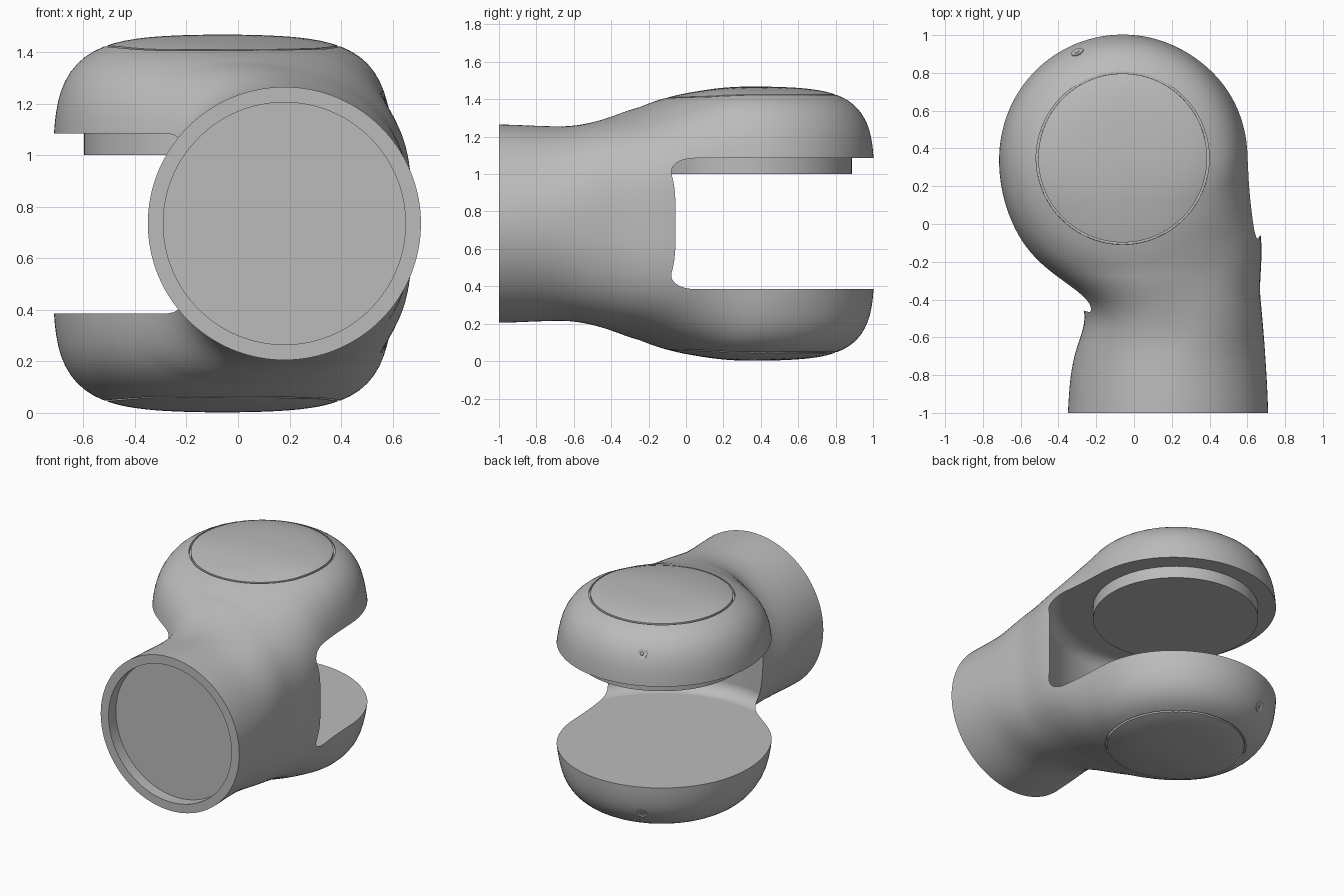
import bpy, bmesh, math
from mathutils import Vector, Matrix

if "Cube" in bpy.data.objects:
    bpy.data.objects.remove(bpy.data.objects["Cube"])

MID = 0.735                      # height of the symmetry plane
AXIS = Vector((-0.06, 0.35, 0))  # vertical pivot axis of the fork
SEG = 128

grey = bpy.data.materials.new("housing_grey")
grey.use_nodes = True
grey.diffuse_color = (0.5, 0.5, 0.5, 1)
bsdf = next(n for n in grey.node_tree.nodes if n.type == 'BSDF_PRINCIPLED')
bsdf.inputs["Base Color"].default_value = (0.5, 0.5, 0.5, 1)


def skin(name, rings, loop=False, matrix=Matrix()):
    """Closed surface through rings of points; a ring of one point is a pole."""
    bm = bmesh.new()
    rows = [[bm.verts.new(matrix @ p) for p in ring] for ring in rings]
    pairs = list(zip(rows, rows[1:])) + ([(rows[-1], rows[0])] if loop else [])
    for a, b in pairs:
        n = max(len(a), len(b))
        for i in range(n):
            j = (i + 1) % n
            if len(a) == 1:
                bm.faces.new((a[0], b[i], b[j]))
            elif len(b) == 1:
                bm.faces.new((a[i], b[0], a[j]))
            else:
                bm.faces.new((a[i], b[i], b[j], a[j]))
    bmesh.ops.recalc_face_normals(bm, faces=bm.faces)
    mesh = bpy.data.meshes.new(name)
    bm.to_mesh(mesh)
    bm.free()
    mesh.materials.append(grey)
    obj = bpy.data.objects.new(name, mesh)
    bpy.context.collection.objects.link(obj)
    return obj


def lathe(name, profile, loop=False, matrix=Matrix(), seg=SEG):
    rings = []
    for r, z in profile:
        n = seg if r > 0 else 1
        rings.append([Vector((r * math.cos(math.tau * i / n), r * math.sin(math.tau * i / n), z))
                      for i in range(n)])
    return skin(name, rings, loop, matrix)


def smooth(obj, angle=30):
    bpy.ops.object.select_all(action='DESELECT')
    obj.select_set(True)
    bpy.context.view_layer.objects.active = obj
    bpy.ops.object.shade_smooth_by_angle(angle=math.radians(angle))


def cut(obj, cutter):
    cutter.hide_render = True
    mod = obj.modifiers.new("cut", 'BOOLEAN')
    mod.operation, mod.solver, mod.object = 'DIFFERENCE', 'EXACT', cutter
    bpy.context.view_layer.objects.active = obj
    bpy.ops.object.modifier_apply(modifier=mod.name)
    bpy.data.objects.remove(cutter)


# Neck stations along y: centre x, half width, half height, squareness
STATIONS = [(-1.0, 0.18, 0.53, 0.53, 2.0), (-0.7, 0.19, 0.505, 0.52, 2.1),
            (-0.4, 0.235, 0.435, 0.52, 2.6), (-0.06, 0.165, 0.47, 0.45, 3.4),
            (0.35, 0.0, 0.42, 0.35, 3.4)]


def neck_at(y):
    y = min(max(y, -1.0), 0.35)
    i = max(k for k in range(4) if STATIONS[k][0] <= y)
    a, b = STATIONS[i], STATIONS[i + 1]
    p, q = STATIONS[max(i - 1, 0)], STATIONS[min(i + 2, 4)]
    t = (y - a[0]) / (b[0] - a[0])
    return [b1 + 0.5 * t * (c - p1 + t * (2 * p1 - 5 * b1 + 4 * c - d + t * (3 * (b1 - c) + d - p1)))
            for p1, b1, c, d in zip(p[1:], a[1:], b[1:], q[1:])]


def field(p):
    """Soft blend of the domed drum and the neck tube; negative inside."""
    w = abs(p.z - MID)
    dx, dy = p.x - AXIS.x, p.y - AXIS.y
    r = math.hypot(dx, dy)
    swell = max(0, math.cos(math.atan2(dy, dx) + math.radians(123))) ** 6
    a = 0.657 + 0.05 * swell
    b = 0.733 - 0.1 * min(r, 0.6) ** 2 - 0.19 * min(max(0, -dy), 0.6) ** 2
    drum = (((r / a) ** 5 + (w / b) ** 5) ** 0.2 - 1) * 0.65
    c, hw, hh, n = neck_at(p.y)
    end = max(0, p.y - 0.1) / 0.5
    neck = (((abs(p.x - c) / hw) ** n + (w / hh) ** n + end ** n) ** (1 / n) - 1) * 0.5
    k = 0.38
    h = max(k - abs(drum - neck), 0) / k
    return min(drum, neck) - h * h * k / 4


def hit(origin, direction):
    lo, hi = 0.0, 1.4
    for _ in range(22):
        m = (lo + hi) / 2
        if field(origin + direction * m) < 0:
            lo = m
        else:
            hi = m
    return origin + direction * lo


# Housing: front socket, neck, then a rounded back end
angles = [math.tau * i / SEG for i in range(SEG)]


def socket_ring(y, r):
    return [Vector((0.18 + r * math.cos(t), y, MID + r * math.sin(t))) for t in angles]


rings = [[Vector((0.18, -0.92, MID))], socket_ring(-0.92, 0.47), socket_ring(-1, 0.47)]
COUNT = 54
for i in range(COUNT + 1):
    f = i / COUNT
    ease = f * f * (3 - 2 * f)
    origin = Vector((0.18 + (AXIS.x - 0.18) * ease, -1 + 1.35 * f, MID))
    rings.append([hit(origin, Vector((math.cos(t), 0, math.sin(t)))) for t in angles])
pivot = Vector((AXIS.x, AXIS.y, MID))
FAN = 40
for i in range(1, FAN):
    s = math.pi / 2 * i / FAN
    rings.append([hit(pivot, Vector((math.cos(s) * math.cos(t), math.sin(s),
                                     math.cos(s) * math.sin(t)))) for t in angles])
rings.append([hit(pivot, Vector((0, 1, 0)))])
housing = skin("fork_housing", rings)

# Slot between the arms, with filleted corners
fillet = [(0.745 + 0.09 * math.sin(a), 0.475 - 0.09 * math.cos(a))
          for a in (math.pi / 2 * i / 8 for i in range(9))]
slot = [(0, 0.385)] + fillet
slot += [(r, 2 * MID - z) for r, z in reversed(slot)]
cut(housing, lathe("slot_cutter", slot, matrix=Matrix.Translation(AXIS)))

# Thin grooves around the end caps, above and below
for side in (1, -1):
    place = (Matrix.Translation((AXIS.x, AXIS.y, MID)) @ Matrix.Diagonal((1, 1, side, 1))
             @ Matrix.Translation((0, 0, 0.664)) @ Matrix.Rotation(0.038, 4, 'X'))
    groove = [(0.447, 0), (0.458, 0), (0.458, 0.15), (0.447, 0.15)]
    cut(housing, lathe("groove_cutter", groove, True, place))
smooth(housing)
weighted = housing.modifiers.new("weighted_normals", 'WEIGHTED_NORMAL')
weighted.keep_sharp = True

# Round pad under the upper arm
pad = lathe("upper_arm_pad", [(0, 1.0), (0.537, 1.0), (0.537, 1.12), (0, 1.12)],
            matrix=Matrix.Translation(AXIS))
smooth(pad)

# Small screw on the back of each arm
for side, label in ((1, "upper_screw"), (-1, "lower_screw")):
    spot = hit(Vector((-0.3, 0.91, MID)), Vector((0, 0, side)))
    e = 0.002
    normal = Vector([field(spot + d * e) - field(spot - d * e)
                     for d in (Vector((1, 0, 0)), Vector((0, 1, 0)), Vector((0, 0, 1)))])
    place = Matrix.Translation(spot) @ normal.to_track_quat('Z', 'Y').to_matrix().to_4x4()
    screw = lathe(label, [(0, -0.02), (0.034, -0.02), (0.034, 0.003), (0.025, 0.003), (0.022, 0.001),
                          (0.012, 0.001), (0.01, 0.003), (0, 0.003)], matrix=place, seg=24)
    smooth(screw)
